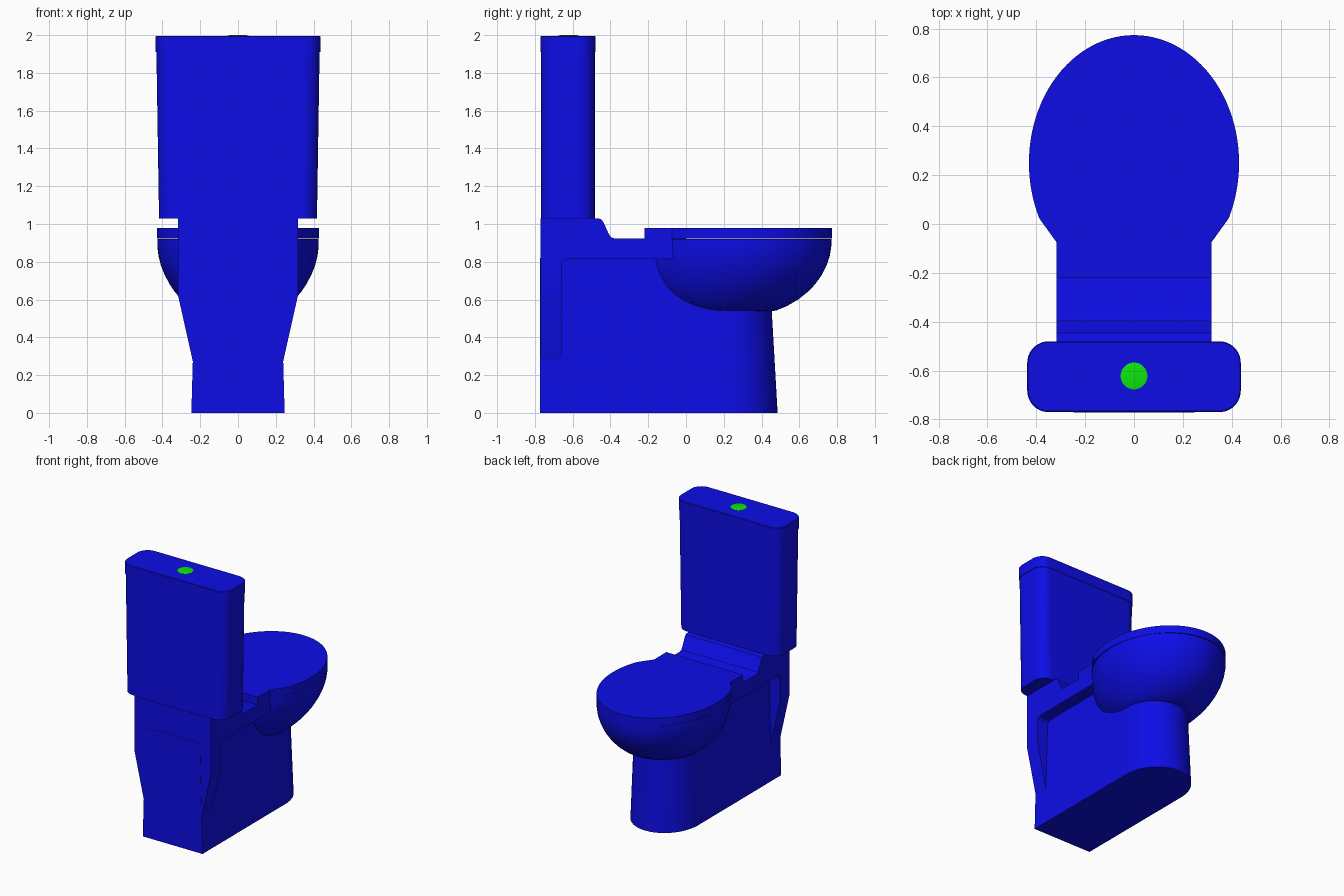
import bpy, bmesh
from math import sin, cos, pi, radians

if "Cube" in bpy.data.objects:
    bpy.data.objects.remove(bpy.data.objects["Cube"])


def material(name, rgb):
    mat = bpy.data.materials.new(name)
    mat.diffuse_color = (*rgb, 1)
    mat.use_nodes = True
    mat.node_tree.nodes["Principled BSDF"].inputs["Base Color"].default_value = mat.diffuse_color
    return mat


BLUE = material("blue_ceramic", (0.004, 0.004, 0.8))
GREEN = material("green_button", (0.004, 0.8, 0.004))


def smooth(obj, angle=35):
    bpy.ops.object.select_all(action='DESELECT')
    obj.select_set(True)
    bpy.context.view_layer.objects.active = obj
    bpy.ops.object.shade_smooth_by_angle(angle=radians(angle))


def loft(name, rings, mat=BLUE, angle=35):
    """Skin a list of equal-length closed rings and cap both ends."""
    bm = bmesh.new()
    loops = [[bm.verts.new(p) for p in ring] for ring in rings]
    n = len(loops[0])
    for a, b in zip(loops, loops[1:]):
        for i in range(n):
            j = (i + 1) % n
            bm.faces.new((a[i], a[j], b[j], b[i]))
    bm.faces.new(loops[0][::-1])
    bm.faces.new(loops[-1])
    bmesh.ops.recalc_face_normals(bm, faces=bm.faces)
    mesh = bpy.data.meshes.new(name)
    bm.to_mesh(mesh)
    bm.free()
    obj = bpy.data.objects.new(name, mesh)
    bpy.context.collection.objects.link(obj)
    mesh.materials.append(mat)
    smooth(obj, angle)
    return obj


def ellipse(z, rx, ry, cy, n=80):
    return [(rx * cos(2 * pi * i / n), cy + ry * sin(2 * pi * i / n), z) for i in range(n)]


def rounded_rect(z, hx, hy, cy, r, seg=10):
    pts = []
    for k, (sx, sy) in enumerate(((1, 1), (-1, 1), (-1, -1), (1, -1))):
        for i in range(seg + 1):
            a = (k + i / seg) * pi / 2
            pts.append((sx * (hx - r) + r * cos(a), cy + sy * (hy - r) + r * sin(a), z))
    return pts


def foot_outline(z, hx, front):
    arc = [(hx * cos(pi * i / 32), 0.21 + (front - 0.21) * sin(pi * i / 32), z) for i in range(33)]
    return arc + [(-hx, -0.772, z), (hx, -0.772, z)]


def lid_outline(z):
    a0 = -0.45
    arc = []
    for i in range(65):
        a = a0 + (pi - 2 * a0) * i / 64
        arc.append((0.43 * cos(a), 0.25 + 0.523 * sin(a), z))
    return arc + [(-0.317, -0.075, z), (-0.317, -0.22, z), (0.317, -0.22, z), (0.317, -0.075, z)]


# Pedestal: straight sides with a round front, slightly tapered
loft("pedestal", [foot_outline(0, 0.247, 0.485), foot_outline(0.82, 0.224, 0.438)])

# Deck and back column: side profile, trimmed by the tapered back outline
side = [(-0.77, 1.03), (-0.465, 1.03), (-0.447, 1.024), (-0.435, 1.005), (-0.41, 0.95),
        (-0.397, 0.93), (-0.375, 0.922), (0.0, 0.922), (0.0, 0.815), (-0.62, 0.815),
        (-0.643, 0.809), (-0.656, 0.795), (-0.66, 0.77), (-0.66, 0.2), (-0.77, 0.2)]
deck = loft("deck", [[(x, y, z) for y, z in side] for x in (-0.317, 0.317)])
half = [(0.5, 1.2), (0.5, 0.82), (0.317, 0.82), (0.317, 0.62), (0.215, 0.165)]
outline = half + [(-x, z) for x, z in reversed(half)]
trim = loft("deck_trim", [[(x, y, z) for x, z in outline] for y in (-0.9, 0.2)])
trim.hide_render = True
cut = deck.modifiers.new("trim", 'BOOLEAN')
cut.operation = 'INTERSECT'
cut.solver = 'EXACT'
cut.object = trim
bpy.context.view_layer.objects.active = deck
bpy.ops.object.modifier_apply(modifier=cut.name)
bpy.data.objects.remove(trim)
smooth(deck, 30)

# Bowl: stacked ellipses (z, half width, half length, centre)
bowl = [(0.533, 0.19, 0.22, 0.205), (0.543, 0.235, 0.272, 0.208), (0.565, 0.264, 0.32, 0.213),
        (0.60, 0.30, 0.374, 0.22), (0.64, 0.334, 0.415, 0.229), (0.68, 0.361, 0.445, 0.238),
        (0.73, 0.388, 0.472, 0.247), (0.78, 0.408, 0.49, 0.254), (0.83, 0.421, 0.5, 0.261),
        (0.88, 0.427, 0.504, 0.265), (0.92, 0.427, 0.504, 0.265)]
loft("bowl", [ellipse(*row) for row in bowl])

# Seat lid: oval with a square hinge tab at the rear
loft("seat_lid", [lid_outline(0.922), lid_outline(0.98)])

# Tank, its lid and the flush button
loft("tank", [rounded_rect(1.03, 0.418, 0.142, -0.625, 0.085),
              rounded_rect(1.91, 0.432, 0.142, -0.625, 0.085)])
loft("tank_lid", [rounded_rect(1.91, 0.437, 0.145, -0.625, 0.088),
                  rounded_rect(1.992, 0.437, 0.145, -0.625, 0.088),
                  rounded_rect(1.996, 0.433, 0.141, -0.625, 0.084)])
loft("flush_button", [ellipse(1.98, 0.055, 0.055, -0.622, 40), ellipse(1.997, 0.055, 0.055, -0.622, 40),
                      ellipse(2.0, 0.042, 0.042, -0.622, 40)], GREEN)
